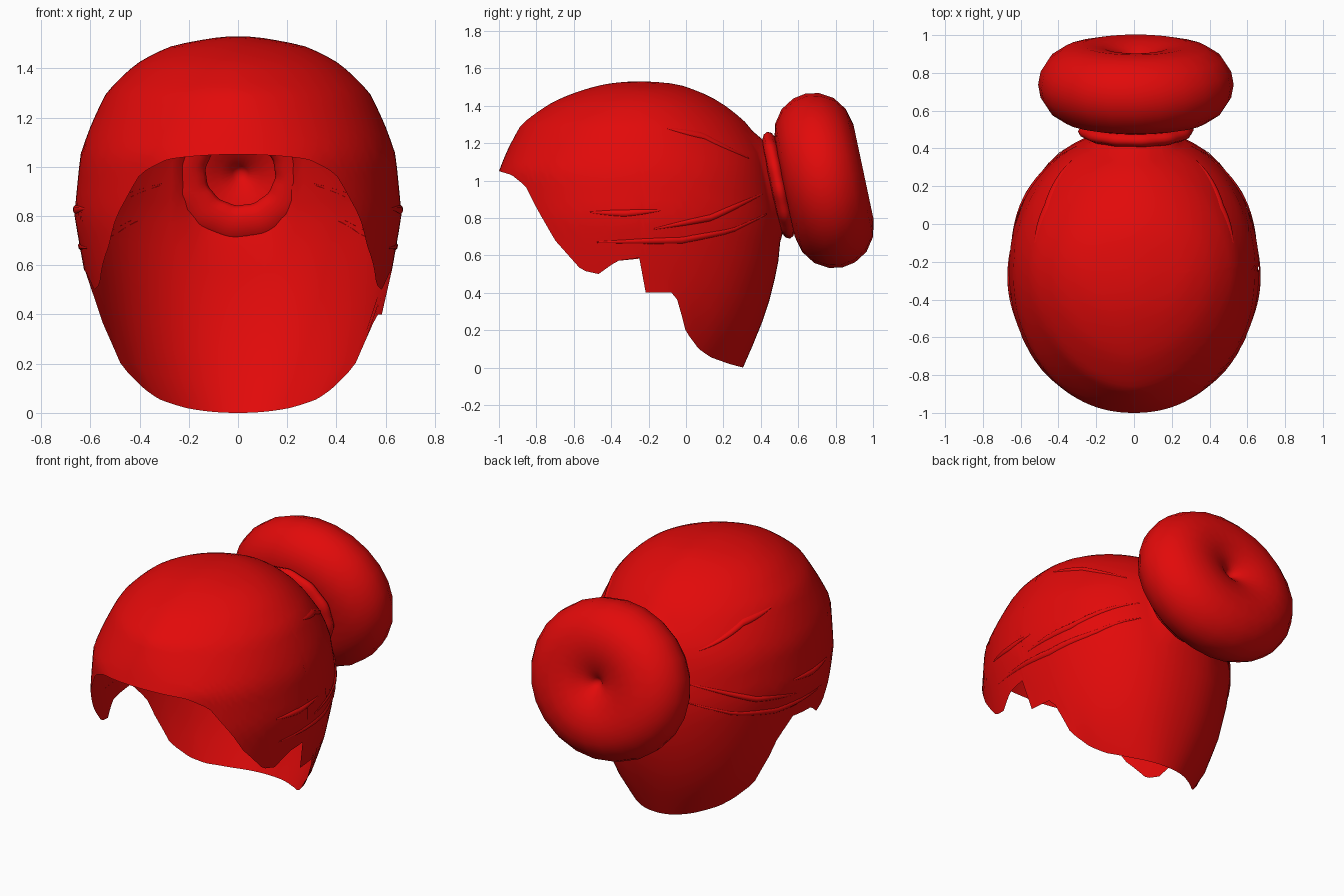
import bpy, bmesh, math
from mathutils import Matrix

if "Cube" in bpy.data.objects:
    bpy.data.objects.remove(bpy.data.objects["Cube"])

RED = (0.76, 0.003, 0.003, 1)
red = bpy.data.materials.new("hair red")
red.use_nodes = True
red.diffuse_color = RED
red.node_tree.nodes["Principled BSDF"].inputs["Base Color"].default_value = RED

TOP, MID = 1.53, -0.25
# height, front y, back y, half width of the cap
SECTIONS = [(1.53, -.25, -.25, 0), (1.515, -.43, -.05, .15), (1.49, -.53, .03, .27),
            (1.42, -.71, .18, .41), (1.3, -.88, .33, .535), (1.15, -.96, .43, .605),
            (1.05, -1, .46, .64), (.8, -1, .51, .665), (.6, -1, .5, .63),
            (.4, -1, .46, .585), (.19, -1, .39, .51), (.06, -1, .33, .42), (0, -1, .305, .36)]
# hairline: front-to-back position (-1 to 1) and height
FRONT_EDGE = [(-1, 1.05), (-.91, 1.03), (-.81, .97), (-.73, .85), (-.6, .68),
              (-.41, .52), (-.29, .5), (-.16, .57)]
NAPE_EDGE = [(.27, .4), (.39, .19), (.53, .1), (.66, .055), (.85, .02), (1, 0)]
RIGHT_EDGE = FRONT_EDGE + [(.1, .59), (.24, .47)] + NAPE_EDGE
LEFT_EDGE = FRONT_EDGE + [(.03, .59), (.048, .4)] + NAPE_EDGE


def lerp_table(table, key):
    for a, b in zip(table, table[1:]):
        if key <= b[0]:
            f = (key - a[0]) / (b[0] - a[0])
            return [p + (q - p) * f for p, q in zip(a[1:], b[1:])]
    return list(table[-1][1:])


DEPTHS = [(math.sqrt(TOP - s[0]),) + s[1:] for s in SECTIONS]


def cap_point(c, side, z, lift=0.0):
    """Point on the cap at front-to-back position c and height z."""
    front, back, width = lerp_table(DEPTHS, math.sqrt(max(0, TOP - z)))
    # squarer outline low down, more pointed toward the crown
    power = 0.92 + 0.9 * min(max(z - 1.05, 0), 0.25)
    s = math.sqrt(max(0, 1 - c * c)) ** power
    y = MID + c * ((back - MID) if c > 0 else (MID - front))
    return (side * s * (width + lift), y + lift * c, z)


def finish(name, bm, angle=60):
    bmesh.ops.recalc_face_normals(bm, faces=bm.faces)
    mesh = bpy.data.meshes.new(name)
    bm.to_mesh(mesh)
    bm.free()
    ob = bpy.data.objects.new(name, mesh)
    bpy.context.collection.objects.link(ob)
    mesh.materials.append(red)
    bpy.ops.object.select_all(action='DESELECT')
    ob.select_set(True)
    bpy.context.view_layer.objects.active = ob
    bpy.ops.object.shade_smooth_by_angle(angle=math.radians(angle))


def lathe(name, profile, segments, matrix, closed=False, ripple=0.0):
    """Spin (radius, height) points round the axis."""
    bm = bmesh.new()
    rings = []
    for i in range(segments):
        a = 2 * math.pi * i / segments
        k = 1 + ripple * math.sin(12 * a)
        rings.append([bm.verts.new((r * k * math.cos(a), r * k * math.sin(a), h * k))
                      for r, h in profile])
    n = len(profile)
    for i in range(segments):
        p, q = rings[i], rings[(i + 1) % segments]
        for j in range(n if closed else n - 1):
            m = (j + 1) % n
            bm.faces.new((p[j], q[j], q[m], p[m]))
    bmesh.ops.remove_doubles(bm, verts=bm.verts, dist=0.0005)
    bm.transform(matrix)
    finish(name, bm)


# Hair cap: open shell hanging from the crown to the hairline
bm = bmesh.new()
ROWS, COLS = 24, 64
columns = []
for side, edge in ((1, LEFT_EDGE), (-1, RIGHT_EDGE)):
    order = range(COLS + 1) if side == 1 else range(COLS, -1, -1)
    for i in order:
        c = -math.cos(math.pi * i / COLS)
        depth = math.sqrt(TOP - lerp_table(edge, c)[0])
        columns.append([bm.verts.new(cap_point(c, side, TOP - (depth * j / ROWS) ** 2))
                        for j in range(ROWS + 1)])
for p, q in zip(columns, columns[1:] + columns[:1]):
    for j in range(ROWS):
        bm.faces.new((p[j], p[j + 1], q[j + 1], q[j]))
bmesh.ops.remove_doubles(bm, verts=bm.verts, dist=0.0005)

# Round opening at the back where the hair gathers into the tie
HOLE_Z, HOLE_R = .98, .2


def hole_distance(v):
    return math.hypot(v.co.x, v.co.z - HOLE_Z) if v.co.y > 0.2 else 9


inside = [v for v in bm.verts if hole_distance(v) < HOLE_R]
bmesh.ops.delete(bm, geom=inside, context='VERTS')
for v in bm.verts:
    d = hole_distance(v)
    if v.is_boundary and d < 2 * HOLE_R:
        v.co.x *= HOLE_R / d
        v.co.z = HOLE_Z + (v.co.z - HOLE_Z) * HOLE_R / d
        v.co.y = max(v.co.y, .495 - (v.co.z - HOLE_Z) * .2)
finish("hair_cap", bm)

# Bun: pinched ring, tilted back
tilt = Matrix.Rotation(math.radians(-78), 4, 'X')
half = [(0, .1), (.03, .135), (.08, .17), (.16, .203), (.26, .216), (.35, .193),
        (.42, .143), (.463, .07)]
bun_profile = half + [(.475, 0)] + [(r, -h) for r, h in reversed(half)]
lathe("bun", bun_profile, 24,
      Matrix.Translation((.01, .738, 1)) @ Matrix.Diagonal((1.09, 1, 1, 1)) @ tilt)

# Hair tie: lumpy broad ring between cap and bun
ring = [(.212 + .078 * math.cos(a), .042 * math.sin(a))
        for a in (math.pi * k / 6 for k in range(12))]
lathe("hair_tie", ring, 72,
      Matrix.Translation((.01, .495, .975)) @ Matrix.Diagonal((1.05, 1, 1, 1)) @ tilt,
      closed=True, ripple=0.012)

# Strands: thin raised locks swept toward the tie, on both sides
STRANDS = [[(-.35, .83), (-.1, .825), (.15, .84)],
           [(-.3, .67), (.3, .68), (.65, .73), (.9, .82)],
           [(.1, .74), (.5, .8), (.9, .93)],
           [(.25, 1.28), (.55, 1.24), (.85, 1.12)]]
for side, label in ((1, "left"), (-1, "right")):
    for n, path in enumerate(STRANDS):
        bm = bmesh.new()
        rings = []
        steps = 16
        for i in range(steps + 1):
            t = i / steps
            c = path[0][0] + (path[-1][0] - path[0][0]) * t
            z = lerp_table(path, c)[0]
            w = 0.003 + 0.014 * math.sin(math.pi * t)
            rings.append([bm.verts.new(cap_point(c, side, z + dz * w, lift * w))
                          for dz, lift in ((1, 0), (.5, .5), (-.5, .5), (-1, 0))])
        for p, q in zip(rings, rings[1:]):
            for j in range(3):
                bm.faces.new((p[j], p[j + 1], q[j + 1], q[j]))
        finish(f"{label}_strand_{n + 1}", bm)
